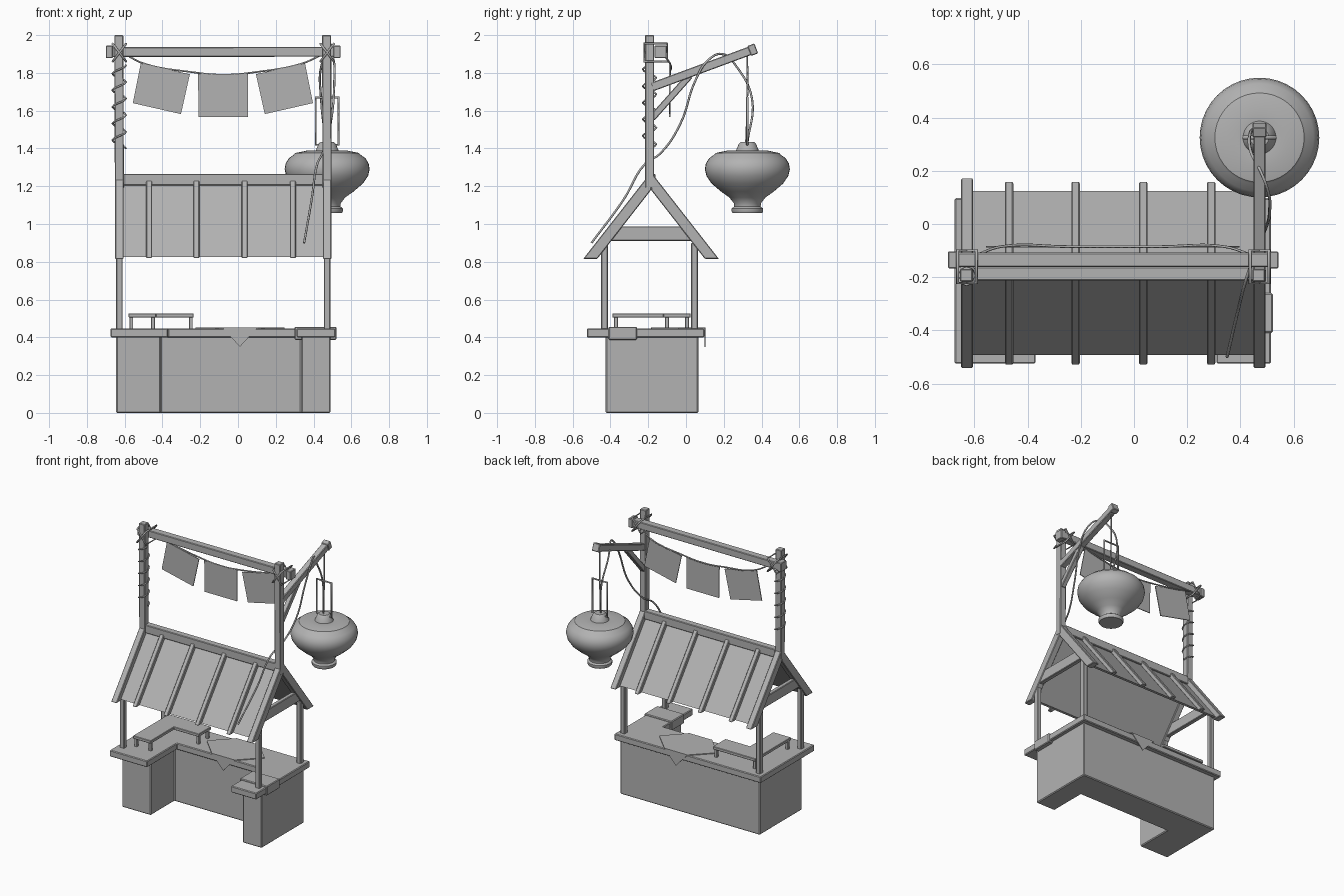
import bpy, bmesh, math
from mathutils import Vector

cube = bpy.data.objects.get("Cube")
if cube:
    bpy.data.objects.remove(cube, do_unlink=True)

GREY = (0.45, 0.45, 0.45, 1)
mat = bpy.data.materials.new("plain grey")
mat.use_nodes = True
mat.diffuse_color = GREY
mat.node_tree.nodes["Principled BSDF"].inputs["Base Color"].default_value = GREY


def add(name, mesh):
    mesh.materials.clear()
    mesh.materials.append(mat)
    obj = bpy.data.objects.new(name, mesh)
    bpy.context.collection.objects.link(obj)
    return obj


def finish(name, bm, bevel=0):
    bmesh.ops.recalc_face_normals(bm, faces=bm.faces)
    mesh = bpy.data.meshes.new(name)
    bm.to_mesh(mesh)
    bm.free()
    obj = add(name, mesh)
    if bevel:
        mod = obj.modifiers.new("worn edges", 'BEVEL')
        mod.width, mod.segments = bevel, 1
    return obj


def prism(name, pts, lo, hi, axis='z', bevel=0):
    """Extrude a flat outline along one axis."""
    place = {'x': lambda a, b, h: (h, a, b),
             'y': lambda a, b, h: (a, h, b),
             'z': lambda a, b, h: (a, b, h)}[axis]
    bm = bmesh.new()
    rings = [[bm.verts.new(place(a, b, h)) for a, b in pts] for h in (lo, hi)]
    bm.faces.new(rings[0])
    bm.faces.new(rings[1])
    n = len(pts)
    for i in range(n):
        j = (i + 1) % n
        bm.faces.new((rings[0][i], rings[0][j], rings[1][j], rings[1][i]))
    return finish(name, bm, bevel)


def beam(name, p, q, width, depth, bevel=0.004):
    """Squared timber between two points."""
    p, q = Vector(p), Vector(q)
    d = (q - p).normalized()
    side = Vector((0, 1, 0)) if abs(d.x) > 0.7 else Vector((1, 0, 0))
    up = d.cross(side).normalized()
    bm = bmesh.new()
    rings = [[bm.verts.new(c + side * width * sx / 2 + up * depth * sy / 2)
              for sx, sy in ((-1, -1), (1, -1), (1, 1), (-1, 1))] for c in (p, q)]
    bm.faces.new(rings[0])
    bm.faces.new(rings[1])
    for i in range(4):
        j = (i + 1) % 4
        bm.faces.new((rings[0][i], rings[0][j], rings[1][j], rings[1][i]))
    return finish(name, bm, bevel)


def rope(name, pts, radius=0.005, cyclic=False, smooth=True):
    cu = bpy.data.curves.new(name, 'CURVE')
    cu.dimensions = '3D'
    cu.bevel_depth, cu.bevel_resolution, cu.resolution_u = radius, 1, 6
    cu.use_fill_caps = True
    if smooth:
        sp = cu.splines.new('BEZIER')
        sp.bezier_points.add(len(pts) - 1)
        for bp, co in zip(sp.bezier_points, pts):
            bp.co = co
            bp.handle_left_type = bp.handle_right_type = 'AUTO'
    else:
        sp = cu.splines.new('POLY')
        sp.points.add(len(pts) - 1)
        for pt, co in zip(sp.points, pts):
            pt.co = (*co, 1)
    sp.use_cyclic_u = cyclic
    tmp = bpy.data.objects.new(name + "_path", cu)
    bpy.context.collection.objects.link(tmp)
    graph = bpy.context.evaluated_depsgraph_get()
    mesh = bpy.data.meshes.new_from_object(tmp.evaluated_get(graph))
    bpy.data.objects.remove(tmp, do_unlink=True)
    return add(name, mesh)


def u_shape(x0, x1, x2, x3, front, inner, back):
    return [(x0, front), (x1, front), (x1, inner), (x2, inner),
            (x2, front), (x3, front), (x3, back), (x0, back)]


# U-shaped counter with overhanging top
prism("counter_base", u_shape(-.645, -.41, .335, .49, -.425, -.15, .065), 0, .405, bevel=.006)
prism("counter_top", u_shape(-.675, -.37, .31, .515, -.525, -.18, .097), .4, .447, bevel=.005)
prism("counter_top_patch", [(.3, -.41), (.522, -.41), (.522, -.26), (.3, -.26)], .387, .456, bevel=.005)

# Cloth draped across the back of the counter
prism("cloth_top", [(-.225, -.04), (-.085, -.183), (.105, -.183), (.245, -.04),
                    (.105, .1), (-.085, .1)], .447, .453)
for label, y in (("front", -.186), ("back", .098)):
    prism("cloth_corner_" + label, [(-.085, .453), (.105, .453), (.01, .35)], y, y + .005, 'y')

# L-shaped display shelf
prism("shelf", [(-.58, -.39), (-.435, -.39), (-.435, -.12), (-.235, -.12),
                (-.235, .025), (-.58, .025)], .505, .527, bevel=.003)
for x, y in ((-.565, -.37), (-.45, -.37), (-.565, .005), (-.25, .005), (-.25, -.1)):
    beam("shelf_leg", (x, y, .44), (x, y, .51), .02, .02, .002)

# Roof: outlines in the y-z plane, measured below the top line of the rafters
RIDGE_Y, RIDGE_Z, SLOPE = -.185, 1.275, 1.28


def roof_part(name, x, width, top, under, foot, bevel=0):
    for side, label in ((-1, "front"), (1, "back")):
        def at(h):
            return RIDGE_Y + side * (RIDGE_Z - h - foot) / SLOPE
        prism(f"{label}_{name}", [(RIDGE_Y, RIDGE_Z - top), (at(top), foot),
                                  (at(under), foot), (RIDGE_Y, RIDGE_Z - under)],
              x - width / 2, x + width / 2, 'x', bevel)


roof_part("roof_panel", -.077, 1.1, .055, .08, .825)
for x in (-.628, .472):
    roof_part("end_rafter", x, .045, 0, .095, .815, .004)
for x in (-.47, -.22, .035, .29):
    roof_part("roof_batten", x, .032, .012, .06, .82, .004)
beam("ridge_beam", (-.61, -.187, 1.235), (.455, -.187, 1.235), .05, .06)

# Posts, ties and the upright gate frame
for x, label in ((-.628, "right"), (.472, "left")):
    for y in (-.432, .045):
        beam(label + "_roof_post", (x, y, .43), (x, y, .9), .034, .036)
    prism(label + "_collar_tie", [(-.43, .91), (.06, .91), (.015, .988), (-.385, .988)],
          x - .016, x + .016, 'x', .004)
    beam(label + "_tall_post", (x, -.193, 1.19), (x - .003, -.193, 2), .048, .048)
    for s in (-1, 1):
        rope(label + "_lashing", [(x - .036 * s, -.222, 1.86), (x + .036 * s, -.222, 1.955),
                                  (x + .036 * s, -.1, 1.955), (x - .036 * s, -.1, 1.86)],
             .006, True, False)
beam("top_beam", (-.69, -.135, 1.91), (.535, -.135, 1.912), .054, .052)
for x in (-.70, .505):
    beam("top_beam_end", (x, -.135, 1.911), (x + .038, -.135, 1.911), .064, .066)

# Rope wound around the right-hand tall post
turns = [(-.629 + .036 * math.cos(i * math.pi / 4), -.193 + .036 * math.sin(i * math.pi / 4),
          1.4 + .011 * i) for i in range(41)]
rope("post_winding", turns, .005, False, False)

# Bunting
rope("bunting_string", [(-.6, -.12, 1.9), (-.5, -.085, 1.85), (-.25, -.085, 1.805),
                        (-.08, -.085, 1.79), (.1, -.085, 1.805), (.34, -.085, 1.85), (.45, -.12, 1.9)])
flag = [(-.515, 1.85), (-.255, 1.793), (-.302, 1.582), (-.557, 1.64)]
prism("right_flag", flag, -.089, -.083, 'y')
prism("left_flag", [(-.16 - x, z) for x, z in flag], -.089, -.083, 'y')
prism("middle_flag", [(-.212, 1.794), (.053, 1.794), (.053, 1.567), (-.208, 1.567)], -.089, -.083, 'y')

# Lantern arm with brace
beam("lantern_arm", (.472, -.18, 1.725), (.472, .36, 1.925), .045, .046)
beam("lantern_arm_end", (.472, .335, 1.916), (.472, .372, 1.93), .054, .056)
beam("lantern_brace", (.472, -.18, 1.56), (.472, .02, 1.785), .034, .036)

# Turned lantern body
LX, LY = .472, .325
profile = [(0, 1.058), (.078, 1.058), (.083, 1.066), (.083, 1.083), (.07, 1.092), (.072, 1.11),
           (.095, 1.14), (.14, 1.172), (.19, 1.215), (.217, 1.255), (.225, 1.29), (.22, 1.32),
           (.203, 1.348), (.175, 1.368), (.168, 1.376), (.11, 1.388), (.062, 1.385), (.058, 1.395),
           (.045, 1.425), (.035, 1.434), (0, 1.434)]
bm = bmesh.new()
vs = [bm.verts.new((LX + r, LY, z)) for r, z in profile]
es = [bm.edges.new(pair) for pair in zip(vs, vs[1:])]
bmesh.ops.spin(bm, geom=vs + es, cent=(LX, LY, 0), axis=(0, 0, 1),
               angle=math.tau, steps=40, use_duplicate=False)
bmesh.ops.remove_doubles(bm, verts=bm.verts, dist=.0005)
lantern = finish("lantern", bm)
bpy.ops.object.select_all(action='DESELECT')
lantern.select_set(True)
bpy.context.view_layer.objects.active = lantern
bpy.ops.object.shade_smooth_by_angle(angle=math.radians(35))

# Hanger frame and ropes
rope("lantern_handle", [(LX - .06, LY, 1.42), (LX - .06, LY, 1.67),
                        (LX + .06, LY, 1.67), (LX + .06, LY, 1.42)], .007, True, False)
rope("lantern_cord", [(LX, LY, 1.9), (LX, LY, 1.66), (LX, LY - .008, 1.42)], .005)
rope("long_rope", [(.35, -.5, .9), (.39, -.33, 1.13), (.42, -.215, 1.32), (.445, -.14, 1.37),
                   (.49, -.03, 1.53), (.51, .05, 1.76), (.505, .12, 1.87), (.48, .19, 1.9),
                   (.44, .27, 1.83), (.44, .35, 1.66), (.465, .325, 1.43)], .006)
